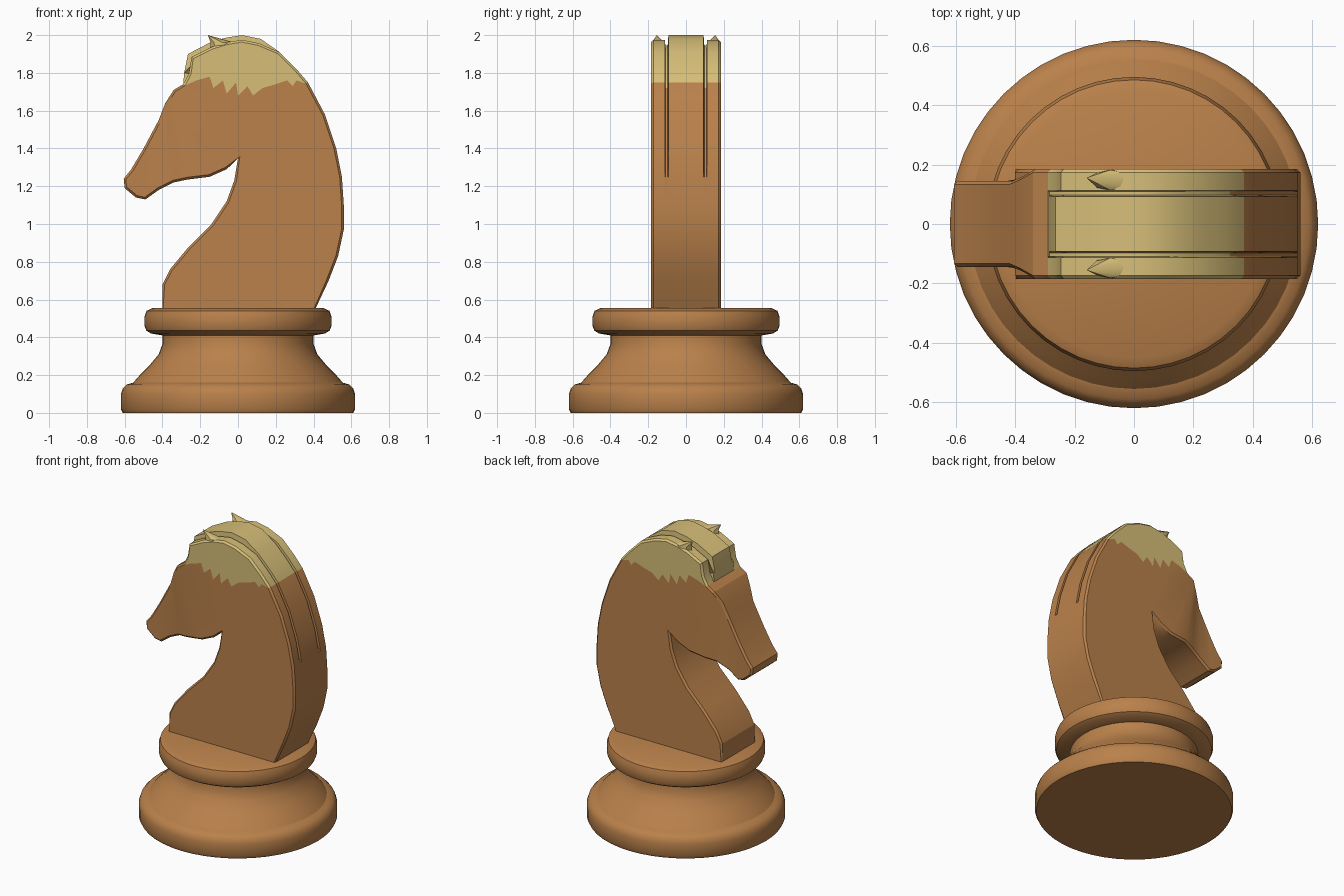
import bpy, bmesh, math
from mathutils import Vector

if "Cube" in bpy.data.objects:
    bpy.data.objects.remove(bpy.data.objects["Cube"])


def material(name, rgb):
    m = bpy.data.materials.new(name)
    m.diffuse_color = (*rgb, 1)
    m.use_nodes = True
    m.node_tree.nodes["Principled BSDF"].inputs["Base Color"].default_value = m.diffuse_color
    return m


WOOD = material("wood", (0.49, 0.22, 0.07))
PALE = material("pale_mane", (0.68, 0.52, 0.19))


def finish(name, bm, mats, angle=30):
    bmesh.ops.recalc_face_normals(bm, faces=bm.faces)
    me = bpy.data.meshes.new(name)
    bm.to_mesh(me)
    bm.free()
    ob = bpy.data.objects.new(name, me)
    bpy.context.collection.objects.link(ob)
    for m in mats:
        me.materials.append(m)
    bpy.ops.object.select_all(action='DESELECT')
    ob.select_set(True)
    bpy.context.view_layer.objects.active = ob
    bpy.ops.object.shade_smooth_by_angle(angle=math.radians(angle))
    return ob


# Turned base: foot, flared stem and collar
def lathe(name, profile, n=48):
    bm = bmesh.new()
    rings = [[bm.verts.new((r * math.cos(2 * math.pi * k / n),
                            r * math.sin(2 * math.pi * k / n), z))
              for k in range(n)] for r, z in profile]
    for a, b in zip(rings, rings[1:]):
        for k in range(n):
            j = (k + 1) % n
            bm.faces.new((a[k], a[j], b[j], b[k]))
    bm.faces.new(rings[0])
    bm.faces.new(rings[-1])
    return finish(name, bm, [WOOD])


lathe("turned_base", [
    (0.61, 0), (0.62, 0.02), (0.62, 0.10), (0.61, 0.13), (0.59, 0.15),
    (0.555, 0.16), (0.52, 0.20), (0.47, 0.25), (0.42, 0.31), (0.40, 0.365),
    (0.40, 0.41), (0.46, 0.42), (0.485, 0.435), (0.495, 0.46),
    (0.495, 0.51), (0.485, 0.54), (0.45, 0.556)])

# Horse outline (x, z): up the chest, round the muzzle, over the mane, down the back
OUTLINE = [
    (-0.40, 0.53), (-0.40, 0.68), (-0.36, 0.76), (-0.26, 0.88), (-0.14, 1.00),
    (-0.06, 1.12), (-0.02, 1.23), (0.0, 1.35), (-0.06, 1.29), (-0.15, 1.25),
    (-0.27, 1.235), (-0.34, 1.22), (-0.42, 1.18), (-0.49, 1.13), (-0.54, 1.14),
    (-0.60, 1.19), (-0.605, 1.24), (-0.565, 1.29), (-0.50, 1.40), (-0.42, 1.55),
    (-0.385, 1.64), (-0.34, 1.71), (-0.29, 1.74), (-0.285, 1.80), (-0.265, 1.90),
    (-0.15, 1.96), (-0.07, 1.985), (0.02, 2.0), (0.12, 1.98), (0.22, 1.91),
    (0.31, 1.82), (0.37, 1.75), (0.46, 1.58), (0.52, 1.40), (0.55, 1.25),
    (0.56, 1.10), (0.56, 0.97), (0.53, 0.83), (0.48, 0.70), (0.40, 0.53)]
HAIR = (22, 31)
ZIGZAG = [
    (0.31, 1.76), (0.29, 1.73), (0.26, 1.76), (0.20, 1.74), (0.13, 1.72),
    (0.08, 1.68), (0.05, 1.73), (0.0, 1.68), (-0.01, 1.75), (-0.06, 1.69),
    (-0.08, 1.76), (-0.13, 1.72), (-0.15, 1.78), (-0.22, 1.76)]
N = len(OUTLINE)


def half_width(i):
    if 12 <= i <= 19:
        return 0.145
    return 0.16 if i in (11, 20) else 0.185


def cross_section(i):
    # (y, outward offset) over half the thickness, with a groove beside the mane
    w = half_width(i)
    groove = -0.055 if 24 <= i <= 33 else 0
    side = -0.025 if 23 <= i <= 28 else 0
    half = [(w, side - 0.012), (w - 0.012, side), (0.112, side),
            (0.109, groove), (0.097, groove), (0.093, 0)]
    return half + [(-y, o) for y, o in reversed(half)]


bm = bmesh.new()
rows = []
for i, (x, z) in enumerate(OUTLINE):
    ax, az = OUTLINE[i - 1]
    bx, bz = OUTLINE[(i + 1) % N]
    nrm = Vector((-(bz - az), 0, bx - ax)).normalized()
    rows.append([bm.verts.new(Vector((x, y, z)) + nrm * o)
                 for y, o in cross_section(i)])
for i in range(N):
    a, b = rows[i], rows[(i + 1) % N]
    for c in range(len(a) - 1):
        f = bm.faces.new((a[c], a[c + 1], b[c + 1], b[c]))
        f.material_index = int(HAIR[0] <= i < HAIR[1])

# Flat flanks: muzzle, cheek steps, neck and zigzag-edged hair
for s, c in ((1, 0), (-1, -1)):
    v = [r[c] for r in rows]
    zig = [bm.verts.new((x, s * 0.185, z)) for x, z in ZIGZAG]
    bm.faces.new(v[12:20])
    bm.faces.new((v[11], v[12], v[19], v[20]))
    bm.faces.new((v[10], v[11], v[20], v[21]))
    bm.faces.new(v[:11] + v[21:23] + zig[::-1] + v[31:])
    bm.faces.new(v[22:32] + zig).material_index = 1
finish("horse_head", bm, [WOOD, PALE], 25)

# Pointed ears leaning forward on both sides of the mane
for s, name in ((1, "ear_left"), (-1, "ear_right")):
    bm = bmesh.new()
    base = [bm.verts.new((-0.06 + 0.09 * math.cos(k * math.pi / 4),
                          s * 0.146 + 0.038 * math.sin(k * math.pi / 4), 1.90))
            for k in range(8)]
    mid = [bm.verts.new((-0.08 + 0.065 * math.cos(k * math.pi / 4),
                         s * 0.148 + 0.034 * math.sin(k * math.pi / 4), 1.96))
           for k in range(8)]
    tip = bm.verts.new((-0.16, s * 0.155, 2.0))
    for k in range(8):
        j = (k + 1) % 8
        bm.faces.new((base[k], base[j], mid[j], mid[k]))
        bm.faces.new((mid[k], mid[j], tip))
    bm.faces.new(base)
    finish(name, bm, [PALE])
